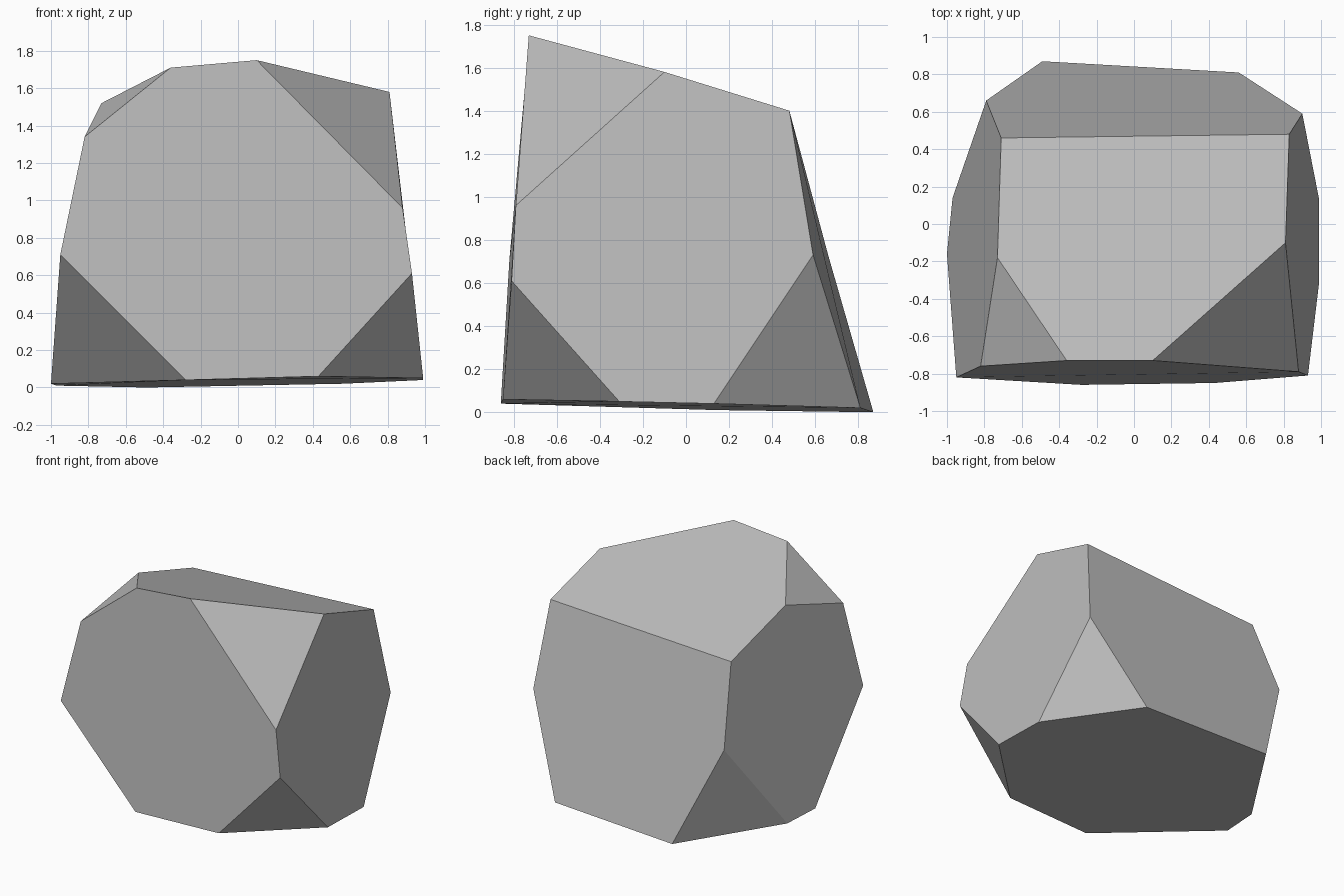
import bpy
import bmesh
import math
from mathutils import Vector

if "Cube" in bpy.data.objects:
    bpy.data.objects.remove(bpy.data.objects["Cube"], do_unlink=True)

# One stone colour
stone = bpy.data.materials.new("stone grey")
stone.use_nodes = True
grey = (0.5, 0.5, 0.5, 1)
stone.diffuse_color = grey
stone.node_tree.nodes["Principled BSDF"].inputs["Base Color"].default_value = grey

# Corners of a leaning block, keyed by (right, back, top) signs. A chipped corner
# has three points, on its x, y and z edges; a whole corner has one.
corners = {
    (-1, -1, -1): [(-.28, -.86, .04), (-1, -.16, .02), (-.95, -.82, .71)],
    (1, -1, -1): [(.43, -.85, .06), (.99, -.31, .05), (.93, -.81, .61)],
    (-1, 1, -1): [(-.49, .87, 0), (-.97, .14, .01), (-.79, .66, .73)],
    (1, 1, -1): [(.56, .81, .02), (.99, .13, .04), (.9, .59, .73)],
    (-1, -1, 1): [(-.36, -.73, 1.71), (-.73, -.18, 1.52), (-.82, -.76, 1.34)],
    (1, -1, 1): [(.1, -.73, 1.75), (.81, -.1, 1.58), (.88, -.79, .96)],
    (-1, 1, 1): [(-.71, .46, 1.32)],
    (1, 1, 1): [(.83, .48, 1.4)],
}

bm = bmesh.new()
verts = {key: [bm.verts.new(p) for p in points] for key, points in corners.items()}


def corner_point(key, axis):
    """Vertex of a corner lying on its edge along the given axis."""
    points = verts[key]
    return points[axis] if len(points) > 1 else points[0]


# Six broad sides: walk the four corners, entering along one edge, leaving along the next
for axis in range(3):
    u, v = (axis + 1) % 3, (axis + 2) % 3
    for side in (-1, 1):
        loop = []
        for i, (a, b) in enumerate([(-1, -1), (1, -1), (1, 1), (-1, 1)]):
            key = [side] * 3
            key[u], key[v] = a, b
            order = (v, u) if i % 2 == 0 else (u, v)
            for edge_axis in order:
                point = corner_point(tuple(key), edge_axis)
                if point not in loop:
                    loop.append(point)
        bm.faces.new(loop)

# Chipped corner triangles
for points in verts.values():
    if len(points) > 1:
        bm.faces.new(points)

bmesh.ops.recalc_face_normals(bm, faces=bm.faces)
mesh = bpy.data.meshes.new("boulder")
bm.to_mesh(mesh)
bm.free()
mesh.materials.append(stone)

boulder = bpy.data.objects.new("boulder", mesh)
bpy.context.collection.objects.link(boulder)
bpy.ops.object.select_all(action="DESELECT")
boulder.select_set(True)
bpy.context.view_layer.objects.active = boulder
bpy.ops.object.shade_smooth_by_angle(angle=math.radians(15))
